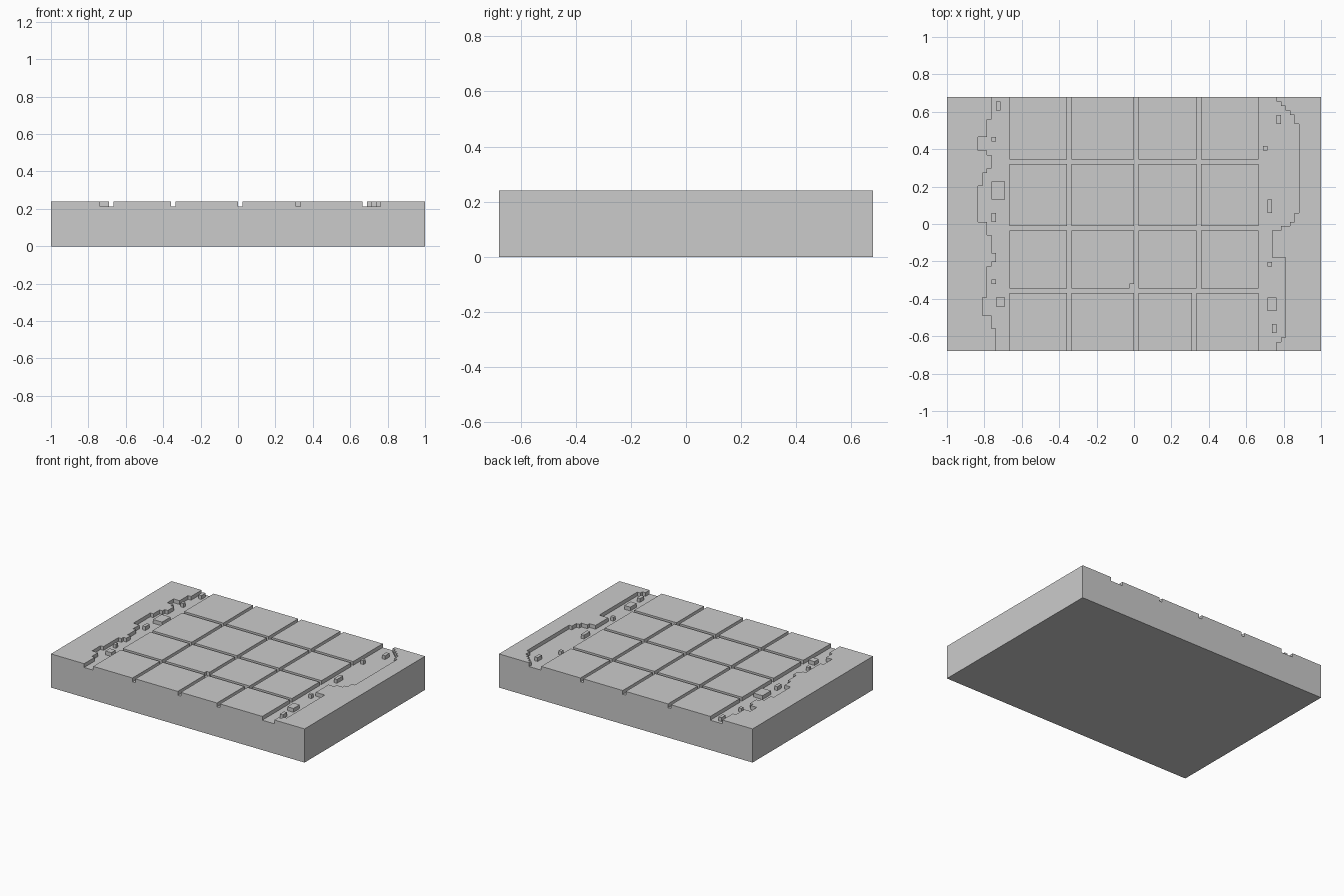
import bpy, bmesh

if "Cube" in bpy.data.objects:
    bpy.data.objects.remove(bpy.data.objects["Cube"])

# Board laid out on a square grid: columns from the left, rows from the back
COLS, ROWS = 84, 57
CELL = 2 / COLS
FLOOR, TOP = 0.213, 0.24
raised = set()


def block(col, row, w, h):
    """Mark a rectangle of cells as raised to the top level."""
    raised.update((c, r) for c in range(col, col + w) for r in range(row, row + h))


# Paving tiles, 4 x 4, with one-cell joints
col_spans = [(14, 27), (28, 42), (43, 56), (57, 70)]
front_spans = [(14, 27), (28, 42), (43, 55), (56, 70)]
row_spans = [(0, 14), (15, 29), (30, 43), (44, 57)]
for i, (r0, r1) in enumerate(row_spans):
    for c0, c1 in (front_spans if i == 3 else col_spans):
        block(c0, r0, c1 - c0, r1 - r0)
raised.discard((41, 42))  # chipped tile corner

# Ragged banks on both sides: (number of rows, edge column)
left_runs = [(5, 10), (4, 9), (3, 7), (1, 9), (3, 10), (1, 9), (3, 8), (8, 7),
             (3, 9), (4, 10), (2, 11), (1, 10), (7, 9), (4, 8), (3, 10), (5, 11)]
right_runs = [(1, 74), (1, 75), (1, 76), (1, 77), (2, 78), (20, 79), (2, 78),
              (1, 77), (1, 75), (6, 73), (18, 76), (1, 75), (2, 74)]
row = 0
for n, edge in left_runs:
    block(0, row, edge, n)
    row += n
row = 0
for n, edge in right_runs:
    block(edge, row, COLS - edge, n)
    row += n

# Loose stones in the channels
for stone in [(11, 1, 1, 2), (10, 9, 1, 1), (10, 19, 3, 4), (10, 26, 1, 2),
              (10, 41, 1, 1), (11, 45, 2, 2), (74, 4, 1, 2), (71, 11, 1, 1),
              (72, 23, 1, 3), (72, 37, 1, 1), (72, 45, 2, 3), (73, 51, 1, 2)]:
    block(*stone)

# Turn the grid into one closed solid
bm = bmesh.new()
verts = {}


def vert(c, r, z):
    key = (c, r, z)
    if key not in verts:
        verts[key] = bm.verts.new((c * CELL - 1, (ROWS / 2 - r) * CELL, z))
    return verts[key]


def wall(a, b, z0, z1):
    bm.faces.new((vert(*a, z0), vert(*b, z0), vert(*b, z1), vert(*a, z1)))


for c in range(COLS):
    for r in range(ROWS):
        # corners counter-clockwise from the front left
        ring = [(c, r + 1), (c + 1, r + 1), (c + 1, r), (c, r)]
        up = (c, r) in raised
        bm.faces.new([vert(*p, TOP if up else FLOOR) for p in ring])
        bm.faces.new([vert(*p, 0.0) for p in reversed(ring)])
        for k, (dc, dr) in enumerate([(0, 1), (1, 0), (0, -1), (-1, 0)]):
            a, b = ring[k], ring[(k + 1) % 4]
            nc, nr = c + dc, r + dr
            if up and (nc, nr) not in raised:
                wall(a, b, FLOOR, TOP)
            if not (0 <= nc < COLS and 0 <= nr < ROWS):
                wall(a, b, 0.0, FLOOR)

# Merge coplanar cells into clean flat faces
bmesh.ops.dissolve_limit(bm, angle_limit=0.01, verts=bm.verts[:], edges=bm.edges[:])
mesh = bpy.data.meshes.new("paved_ground_block")
bm.to_mesh(mesh)
bm.free()
obj = bpy.data.objects.new("paved_ground_block", mesh)
bpy.context.collection.objects.link(obj)
